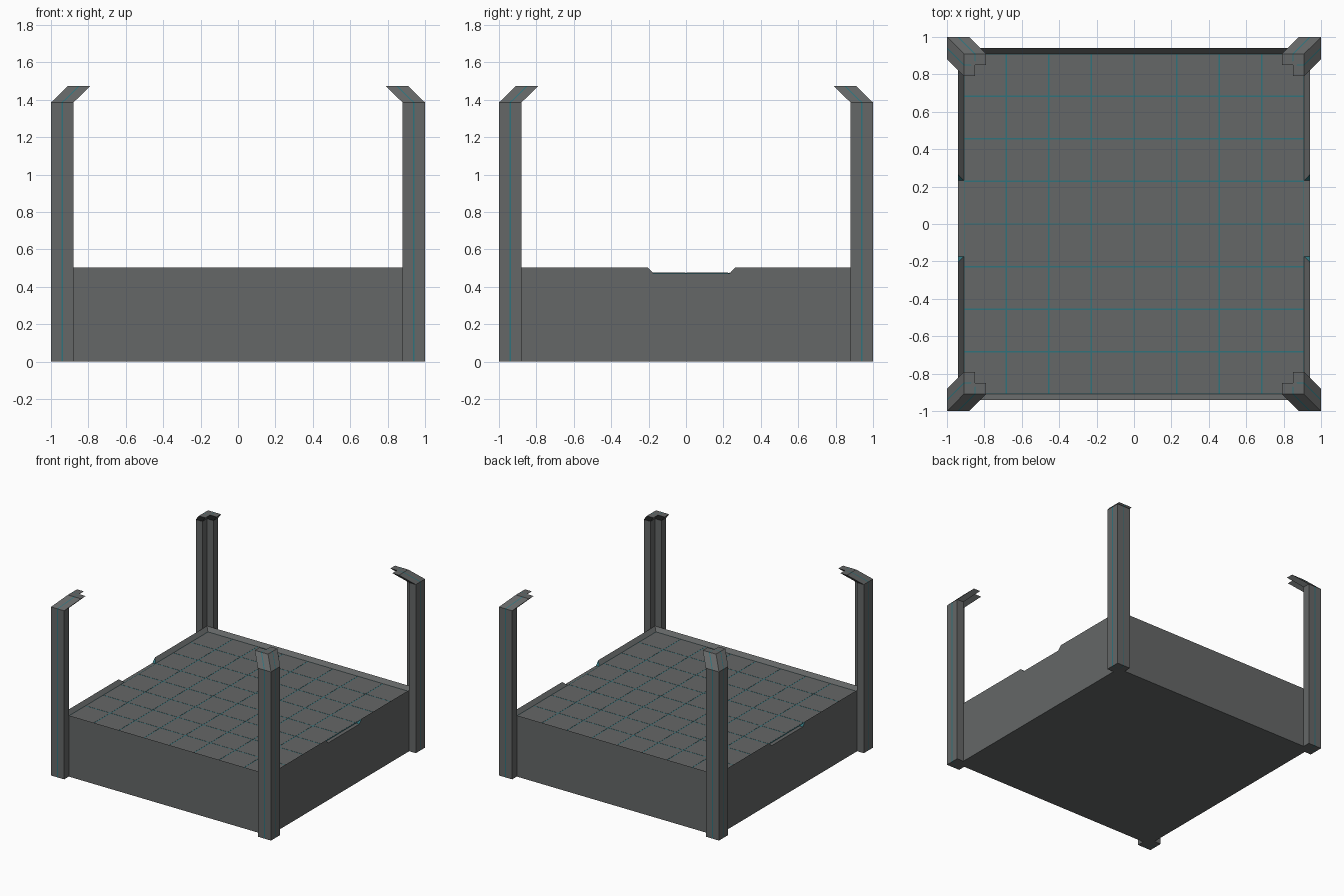
import bpy, bmesh
from mathutils import Matrix

if "Cube" in bpy.data.objects:
    bpy.data.objects.remove(bpy.data.objects["Cube"])

OUT, INN = 0.94, 0.91          # outer and inner half widths of the bin
DECK, TILE_TOP, RIM = 0.470, 0.475, 0.503


def material(name, rgb):
    m = bpy.data.materials.new(name)
    m.diffuse_color = (*rgb, 1)
    m.use_nodes = True
    m.node_tree.nodes["Principled BSDF"].inputs["Base Color"].default_value = m.diffuse_color
    return m


DARK = material("dark_grey", (0.130, 0.136, 0.136))
TEAL = material("teal_seam", (0.03, 0.17, 0.20))


def finish(bm, name, mats=(DARK,)):
    bmesh.ops.recalc_face_normals(bm, faces=bm.faces)
    me = bpy.data.meshes.new(name)
    bm.to_mesh(me)
    bm.free()
    for m in mats:
        me.materials.append(m)
    ob = bpy.data.objects.new(name, me)
    bpy.context.collection.objects.link(ob)
    return ob


def add_box(bm, x0, x1, y0, y1, z0, z1):
    m = Matrix.Translation(((x0 + x1) / 2, (y0 + y1) / 2, (z0 + z1) / 2))
    m = m @ Matrix.Diagonal((x1 - x0, y1 - y0, z1 - z0, 1))
    bmesh.ops.create_cube(bm, size=1, matrix=m)


def rim_piece(name, pts):
    # wedge with an inward-sloping top; slanted notch ends are teal
    bm = bmesh.new()
    for p in pts:
        bm.verts.new(p)
    bmesh.ops.convex_hull(bm, input=bm.verts[:])
    bm.normal_update()
    for f in bm.faces:
        if abs(f.normal.y) > 0.5 and abs(f.calc_center_median().y) < 0.4:
            f.material_index = 1
    return finish(bm, name, (DARK, TEAL))


# bin body
bm = bmesh.new()
add_box(bm, -OUT, OUT, -OUT, OUT, 0, DECK)
finish(bm, "bin_body")

# teal seams under an 8 x 8 tiled deck
bm = bmesh.new()
add_box(bm, -INN, INN, -INN, INN, DECK - 0.01, TILE_TOP - 0.001)
finish(bm, "deck_seams", (TEAL,))

bm = bmesh.new()
n, gap = 8, 0.004
p = 2 * INN / n
for i in range(n):
    for j in range(n):
        x, y = -INN + i * p, -INN + j * p
        add_box(bm, x + gap, x + p - gap, y + gap, y + p - gap, DECK, TILE_TOP)
finish(bm, "deck_tiles")

# rim: unbroken at front and back, notched on both sides
for s, label in ((-1, "front"), (1, "back")):
    rim_piece(label + "_rim", [(e * w, s * w, z) for e in (-1, 1)
              for w, z in ((OUT, DECK), (INN, DECK), (OUT, RIM))])
for s, label in ((-1, "left"), (1, "right")):
    for d, low, high in ((-1, -0.173, -0.205), (1, 0.232, 0.264)):
        end = "front" if d < 0 else "back"
        rim_piece(f"{label}_rim_{end}", [
            (s * OUT, d * OUT, DECK), (s * INN, d * INN, DECK), (s * OUT, d * OUT, RIM),
            (s * OUT, low, DECK), (s * INN, low, DECK), (s * OUT, high, RIM)])

# corner posts: L profile with a thin teal seam down each outer face,
# straight up and then leaning inwards
A, B = 0.944, 0.936
PROFILE = [(1, 1), (1, A), (1, B), (1, 0.88), (0.94, 0.88), (0.94, 0.94),
           (0.88, 0.94), (0.88, 1), (B, 1), (A, 1)]
SEAMS = (1, 8)                                     # teal profile edges
CAPS = [((0, 1, 5, 9), 0), ((1, 2, 5), 1), ((2, 3, 4, 5), 0),
        ((5, 6, 7, 8), 0), ((5, 8, 9), 1)]
LEVELS = [(0, 0), (1.385, 0), (1.473, 0.09)]       # height, inward shift


def corner_post(name, sx, sy):
    bm = bmesh.new()
    rings = [[bm.verts.new((sx * (x - k), sy * (y - k), z)) for x, y in PROFILE]
             for z, k in LEVELS]
    for a, b in zip(rings, rings[1:]):
        for i in range(len(PROFILE)):
            j = (i + 1) % len(PROFILE)
            bm.faces.new((a[i], a[j], b[j], b[i])).material_index = int(i in SEAMS)
    for r in (rings[0], rings[-1]):
        for ids, mat in CAPS:
            bm.faces.new([r[i] for i in ids]).material_index = mat
    return finish(bm, name, (DARK, TEAL))


for sx, lx in ((-1, "left"), (1, "right")):
    for sy, ly in ((-1, "front"), (1, "back")):
        corner_post(f"{ly}_{lx}_post", sx, sy)
